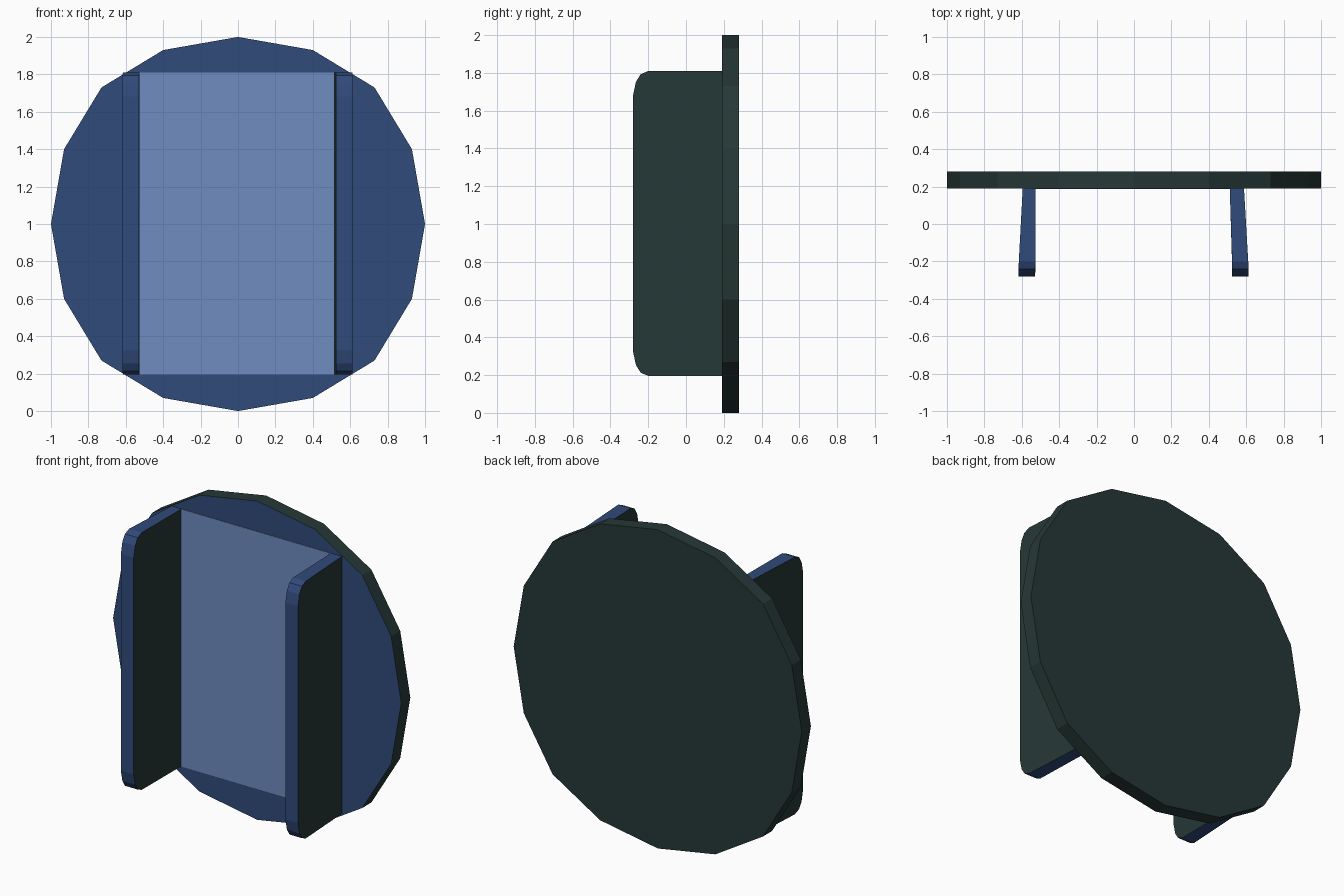
import bpy, bmesh

if "Cube" in bpy.data.objects:
    bpy.data.objects.remove(bpy.data.objects["Cube"])


def material(name, rgb):
    m = bpy.data.materials.new(name)
    m.diffuse_color = (*rgb, 1)
    m.use_nodes = True
    m.node_tree.nodes["Principled BSDF"].inputs["Base Color"].default_value = m.diffuse_color
    return m


blue = material("navy blue", (0.030, 0.069, 0.195))
green = material("dark green", (0.019, 0.040, 0.037))
pale = material("pale blue", (0.162, 0.262, 0.527))


def loft(name, rings, mats, rule):
    """Solid between two matching outlines; rule(normal) picks the colour."""
    bm = bmesh.new()
    a, b = [[bm.verts.new(p) for p in ring] for ring in rings]
    bm.faces.new(a)
    bm.faces.new(b)
    n = len(a)
    for i in range(n):
        j = (i + 1) % n
        bm.faces.new((a[i], a[j], b[j], b[i]))
    bmesh.ops.recalc_face_normals(bm, faces=bm.faces)
    for f in bm.faces:
        f.normal_update()
        f.material_index = rule(f.normal)
    me = bpy.data.meshes.new(name)
    bm.to_mesh(me)
    bm.free()
    for m in mats:
        me.materials.append(m)
    ob = bpy.data.objects.new(name, me)
    bpy.context.collection.objects.link(ob)
    return ob


# Sixteen-sided back disc, quarter outline rotated four times
outline = []
quarter = [(1.0, 0), (0.93, 0.4), (0.73, 0.73), (0.4, 0.93)]
for turn in range(4):
    outline += quarter
    quarter = [(-z, x) for x, z in quarter]
loft("back_disc", [[(x, y, z + 1) for x, z in outline] for y in (0.19, 0.28)],
     [blue, green], lambda n: 0 if n.y < -0.5 else 1)

# Pale rectangle on the front of the disc
rect = [(-0.526, 0.195), (0.513, 0.195), (0.513, 1.81), (-0.526, 1.81)]
loft("center_plate", [[(x, y, z) for x, z in rect] for y in (0.187, 0.191)],
     [pale], lambda n: 0)

# Upright side panels with rounded front corners, splayed slightly outward
top = [(0.19, 0.807), (-0.2, 0.807), (-0.24, 0.79), (-0.265, 0.75), (-0.28, 0.68)]
profile = top + [(y, -z) for y, z in reversed(top)]


def side_panel(name, inner, outer):
    def at(edge, y):
        back, front = edge
        t = min(1, (0.19 - y) / 0.41)
        return back + (front - back) * t
    loft(name, [[(at(e, y), y, z + 1.003) for y, z in profile] for e in (inner, outer)],
         [blue, green], lambda n: 1 if abs(n.x) > 0.7 else 0)


side_panel("left_panel", (-0.526, -0.528), (-0.595, -0.617))
side_panel("right_panel", (0.512, 0.525), (0.588, 0.612))
